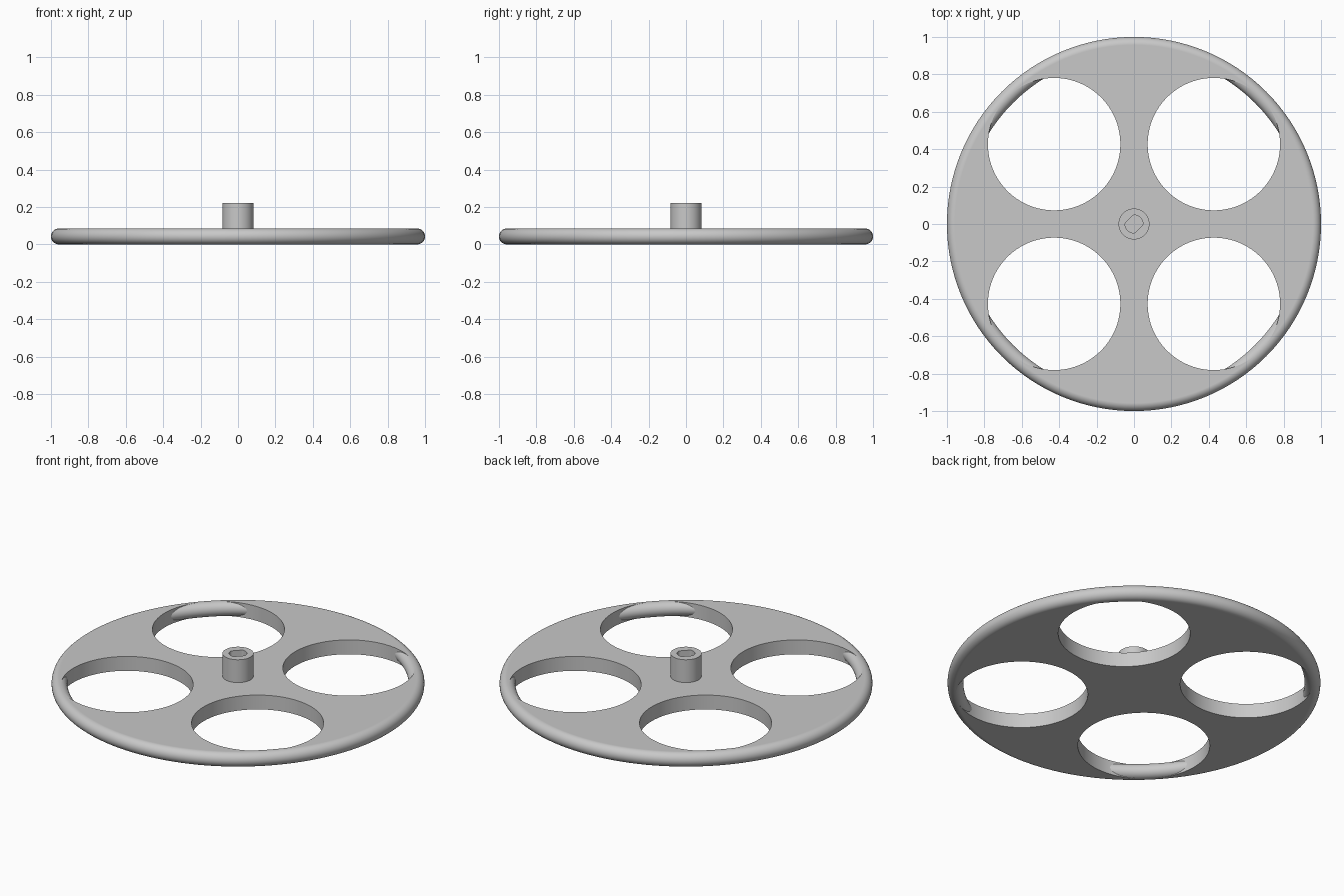
import bpy, bmesh, math
from mathutils import Matrix, Vector

cube = bpy.data.objects.get("Cube")
if cube:
    bpy.data.objects.remove(cube, do_unlink=True)

THICK = 0.085
TUBE = THICK / 2
RING = 1 - TUBE

grey = bpy.data.materials.new("light grey")
grey.use_nodes = True
colour = (0.58, 0.58, 0.58, 1)
grey.diffuse_color = colour
grey.node_tree.nodes["Principled BSDF"].inputs["Base Color"].default_value = colour


def add_object(name, bm):
    bmesh.ops.recalc_face_normals(bm, faces=bm.faces[:])
    mesh = bpy.data.meshes.new(name)
    bm.to_mesh(mesh)
    bm.free()
    mesh.materials.append(grey)
    obj = bpy.data.objects.new(name, mesh)
    bpy.context.collection.objects.link(obj)
    return obj


def prism(bm, outline, z0, z1):
    face = bm.faces.new([bm.verts.new((x, y, z0)) for x, y in outline])
    top = bmesh.ops.extrude_face_region(bm, geom=[face])["geom"]
    verts = [v for v in top if isinstance(v, bmesh.types.BMVert)]
    bmesh.ops.translate(bm, verts=verts, vec=(0, 0, z1 - z0))


def circle(radius, sides, cx=0, cy=0):
    angles = [math.tau * i / sides for i in range(sides)]
    return [(cx + radius * math.cos(a), cy + radius * math.sin(a)) for a in angles]


def cut(obj, cutter):
    mod = obj.modifiers.new("cut", "BOOLEAN")
    mod.operation = "DIFFERENCE"
    mod.solver = "EXACT"
    mod.object = cutter
    bpy.context.view_layer.objects.active = obj
    bpy.ops.object.modifier_apply(modifier=mod.name)
    bpy.data.objects.remove(cutter, do_unlink=True)


def smooth(obj):
    bpy.ops.object.select_all(action="DESELECT")
    obj.select_set(True)
    bpy.context.view_layer.objects.active = obj
    bpy.ops.object.shade_smooth_by_angle(angle=math.radians(35))


# Flat disc with four round openings
bm = bmesh.new()
prism(bm, circle(RING, 128), 0, THICK)
disc = add_object("disc", bm)
bm = bmesh.new()
for sx in (-1, 1):
    for sy in (-1, 1):
        prism(bm, circle(0.354, 96, sx * 0.427, sy * 0.427), -0.1, 0.2)
cut(disc, add_object("opening_cutter", bm))
smooth(disc)

# Round rim
bm = bmesh.new()
section = [bm.verts.new((RING + u, 0, TUBE + w)) for u, w in circle(TUBE, 32)]
edges = [bm.edges.new((section[i - 1], section[i])) for i in range(len(section))]
bmesh.ops.spin(bm, geom=section + edges, cent=(0, 0, 0), axis=(0, 0, 1),
               angle=math.tau, steps=128, use_merge=True)
bmesh.ops.remove_doubles(bm, verts=bm.verts[:], dist=0.0001)
smooth(add_object("rim", bm))

# Hub with a blind bore that has two diagonal flats
bm = bmesh.new()
prism(bm, circle(0.083, 48), 0.05, 0.22)
hub = add_object("hub", bm)
bm = bmesh.new()
prism(bm, [(max(-0.036, min(0.036, x)), y) for x, y in circle(0.048, 48)], 0.09, 0.3)
bmesh.ops.remove_doubles(bm, verts=bm.verts[:], dist=0.0001)
bmesh.ops.rotate(bm, verts=bm.verts[:], cent=Vector(),
                 matrix=Matrix.Rotation(-math.pi / 4, 3, "Z"))
cut(hub, add_object("bore_cutter", bm))
smooth(hub)
